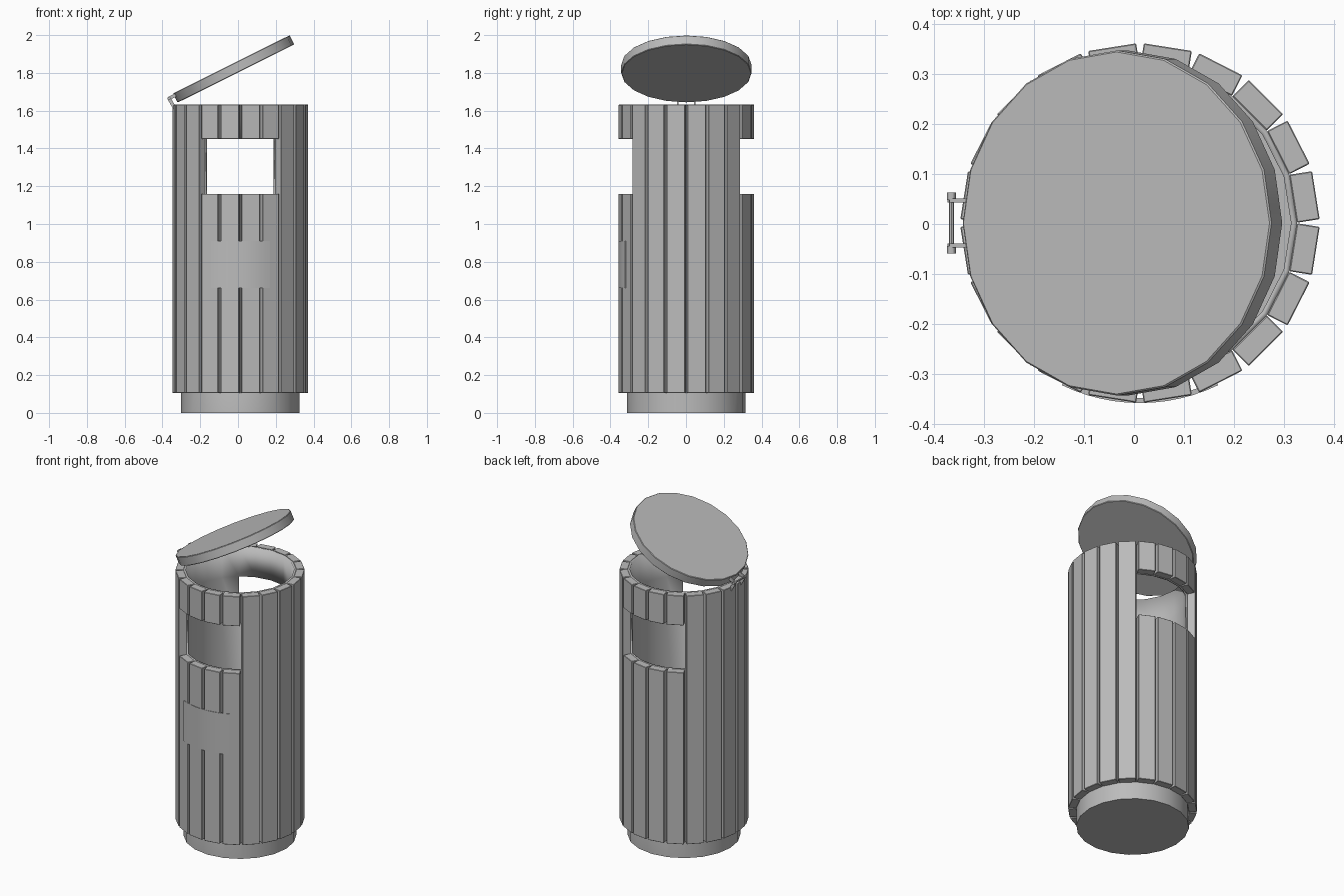
import bpy, bmesh
from math import sin, cos, pi, radians
from mathutils import Matrix, Vector

old = bpy.data.objects.get("Cube")
if old:
    bpy.data.objects.remove(old, do_unlink=True)

grey = bpy.data.materials.new("grey_metal")
grey.use_nodes = True
grey.diffuse_color = (0.5, 0.5, 0.5, 1)
grey.node_tree.nodes["Principled BSDF"].inputs["Base Color"].default_value = (0.5, 0.5, 0.5, 1)

SIDES = 20
STEP = 2 * pi / SIDES
CENTRE = Vector((0.012, 0.002, 0))
BASE_TOP, LOW, HIGH, TOP = 0.105, 1.16, 1.45, 1.632   # base, opening and rim heights


def finish(name, bm, smooth=True):
    bmesh.ops.recalc_face_normals(bm, faces=bm.faces)
    mesh = bpy.data.meshes.new(name)
    bm.to_mesh(mesh)
    bm.free()
    mesh.materials.append(grey)
    ob = bpy.data.objects.new(name, mesh)
    bpy.context.collection.objects.link(ob)
    if smooth:
        bpy.ops.object.select_all(action="DESELECT")
        ob.select_set(True)
        bpy.context.view_layer.objects.active = ob
        bpy.ops.object.shade_smooth_by_angle(angle=radians(30))
    return ob


def bevel(ob, width):
    mod = ob.modifiers.new("soft_edges", "BEVEL")
    mod.width = width
    mod.segments = 1


def add_box(bm, matrix, size):
    bmesh.ops.create_cube(bm, size=1, matrix=matrix @ Matrix.Diagonal((*size, 1)))


def in_opening(i):
    # two segments either side of the front and back middle lines
    return abs(sin((i + 0.5) * STEP)) > cos(2 * STEP)


def polar(radius, angle, z):
    return CENTRE + Vector((radius * cos(angle), radius * sin(angle), z))


# Inner container: closed tube with a front and a back opening
bm = bmesh.new()
rings = [[bm.verts.new(polar(0.314, i * STEP, z)) for i in range(SIDES)]
         for z in (0, LOW, HIGH, TOP)]
bm.faces.new(rings[0])
for level in range(3):
    for i in range(SIDES):
        if level == 1 and in_opening(i):
            continue
        j = (i + 1) % SIDES
        a, b = rings[level], rings[level + 1]
        bm.faces.new((a[i], a[j], b[j], b[i]))
liner = finish("inner_container", bm)
shell = liner.modifiers.new("wall", "SOLIDIFY")
shell.thickness = 0.012
shell.offset = -1

# Slats around the container, split where the openings are
bm = bmesh.new()
for i in range(SIDES):
    spans = [(BASE_TOP, LOW), (HIGH, TOP)] if in_opening(i) else [(BASE_TOP, TOP)]
    for z0, z1 in spans:
        angle = (i + 0.5) * STEP
        place = Matrix.Translation(polar(0.333, angle, (z0 + z1) / 2)) @ Matrix.Rotation(angle, 4, "Z")
        add_box(bm, place, (0.046, 0.097, z1 - z0))
bevel(finish("slats", bm, smooth=False), 0.002)

# Curved front plate
bm = bmesh.new()
count = 12
columns = []
for k in range(count + 1):
    a = radians(270 - 25.7 + 51.4 * k / count)
    columns.append([bm.verts.new(polar(r, a, z))
                    for r, z in ((0.35, 0.66), (0.36, 0.66), (0.36, 0.91), (0.35, 0.91))])
for a, b in zip(columns, columns[1:]):
    for n in range(4):
        m = (n + 1) % 4
        bm.faces.new((a[n], a[m], b[m], b[n]))
bm.faces.new(columns[0])
bm.faces.new(columns[-1])
finish("front_plate", bm)

# Open lid, tilted up from the hinge
bm = bmesh.new()
tilt = Matrix.Translation((-0.023, 0.002, 1.821)) @ Matrix.Rotation(radians(-26.5), 4, "Y")
bmesh.ops.create_cone(bm, cap_ends=True, segments=SIDES, radius1=0.345, radius2=0.345,
                      depth=0.054, matrix=tilt)
bevel(finish("lid", bm), 0.003)


# Hinge: rod with two pairs of arms and end knuckles
def add_rod(bm, y, radius, length):
    place = Matrix.Translation((-0.365, y, 1.665)) @ Matrix.Rotation(pi / 2, 4, "X")
    bmesh.ops.create_cone(bm, cap_ends=True, segments=12, radius1=radius, radius2=radius,
                          depth=length, matrix=place)


def add_arm(bm, start, end, width):
    start, end = Vector(start), Vector(end)
    turn = (end - start).to_track_quat("X", "Y").to_matrix().to_4x4()
    add_box(bm, Matrix.Translation((start + end) / 2) @ turn, ((end - start).length, width, 0.008))


bm = bmesh.new()
add_rod(bm, 0.002, 0.005, 0.12)
for side in (-1, 1):
    y = 0.002 + side * 0.045
    add_rod(bm, 0.002 + side * 0.053, 0.009, 0.015)
    add_arm(bm, (-0.365, y, 1.665), (-0.335, y, 1.612), 0.018)
    add_arm(bm, (-0.365, y, 1.665), (-0.325, y, 1.685), 0.018)
finish("hinge", bm)
